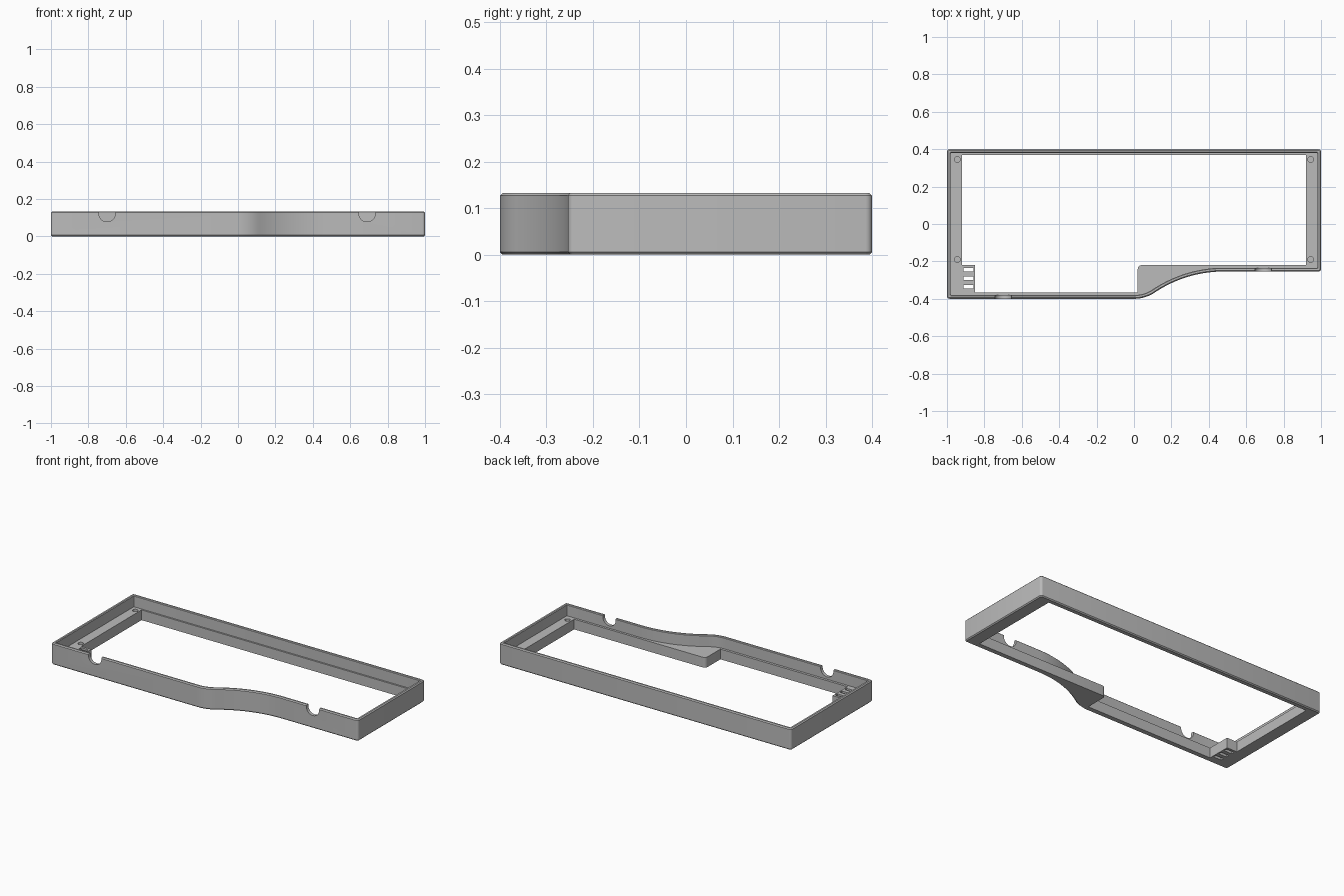
import bpy, bmesh
from math import sin, cos, pi, atan2, radians

cube = bpy.data.objects.get("Cube")
if cube:
    bpy.data.objects.remove(cube, do_unlink=True)

HEIGHT, LEDGE, WALL, CHAMFER = 0.133, 0.063, 0.02, 0.006
FRONT, STEP, BACK = -0.4, -0.254, 0.4
CURVE_END = 0.48

grey = bpy.data.materials.new("case grey")
grey.use_nodes = True
grey.diffuse_color = (0.5, 0.5, 0.5, 1)
grey.node_tree.nodes["Principled BSDF"].inputs["Base Color"].default_value = (0.5, 0.5, 0.5, 1)


def arc(cx, cy, r, start, end, steps):
    return [(cx + r * cos(start + (end - start) * i / steps),
             cy + r * sin(start + (end - start) * i / steps)) for i in range(steps + 1)]


def outline(d):
    """Case outline moved inward by d, counter-clockwise."""
    r = max(0.014 - d, 0.003)
    left, right = -1 + d + r, 1 - d - r
    pts = arc(left, FRONT + d + r, r, pi, 1.5 * pi, 4)
    # S-curve of two tangent arcs joining the deep and shallow front edges
    rise = STEP - FRONT
    turn = 2 * atan2(rise, CURVE_END)
    r1 = 0.2
    r2 = CURVE_END / sin(turn) - r1
    pts += arc(0, FRONT + r1, r1 - d, 1.5 * pi, 1.5 * pi + turn, 10)
    pts += arc(CURVE_END, STEP - r2, r2 + d, pi / 2 + turn, pi / 2, 20)[1:]
    pts += arc(right, STEP + d + r, r, 1.5 * pi, 2 * pi, 4)
    pts += arc(right, BACK - d - r, r, 0, pi / 2, 4)
    pts += arc(left, BACK - d - r, r, pi / 2, pi, 4)
    return pts


def loft(name, rings):
    """Closed solid through rings of 3D points, capped at both ends."""
    bm = bmesh.new()
    loops = [[bm.verts.new(p) for p in ring] for ring in rings]
    n = len(loops[0])
    for a, b in zip(loops, loops[1:]):
        for i in range(n):
            j = (i + 1) % n
            bm.faces.new((a[i], a[j], b[j], b[i]))
    bm.faces.new(loops[0][::-1])
    bm.faces.new(loops[-1])
    bmesh.ops.recalc_face_normals(bm, faces=bm.faces)
    mesh = bpy.data.meshes.new(name)
    bm.to_mesh(mesh)
    bm.free()
    obj = bpy.data.objects.new(name, mesh)
    bpy.context.collection.objects.link(obj)
    mesh.materials.append(grey)
    return obj


def prism(name, pts, z0, z1):
    return loft(name, [[(x, y, z) for x, y in pts] for z in (z0, z1)])


# Tray: outer wall, chamfered rim and floor in one lofted section
section = [(CHAMFER, 0), (0, CHAMFER), (0, HEIGHT - CHAMFER), (CHAMFER, HEIGHT),
           (WALL - 0.004, HEIGHT), (WALL, HEIGHT - 0.004), (WALL, LEDGE)]
case = loft("case_frame", [[(x, y, z) for x, y in outline(d)] for d, z in section])

cutters = []

# Large opening, leaving a ledge, a slotted tab and a palm-side shelf
opening = [(-0.85, -0.365), (0.02, -0.365)]
opening += arc(0.04, -0.24, 0.02, pi, pi / 2, 5)
opening += [(0.92, -0.22), (0.92, 0.37), (-0.92, 0.37), (-0.92, -0.22), (-0.85, -0.22)]
cutters.append(prism("opening_cutter", opening, -0.1, 0.1))

# Three vent slots through the tab
for y in (-0.245, -0.29, -0.335):
    cutters.append(prism("slot_cutter", [(-0.912, y - 0.01), (-0.858, y - 0.01),
                                         (-0.858, y + 0.01), (-0.912, y + 0.01)], -0.1, 0.1))

# Blind screw holes in the side ledges
for x in (-0.945, 0.945):
    for y in (-0.19, 0.345):
        cutters.append(prism("screw_hole_cutter", arc(x, y, 0.016, 0, 2 * pi, 24)[:-1], 0.02, 0.1))

# U-shaped notches in the front wall
for x, y in ((-0.7, FRONT), (0.69, STEP)):
    profile = arc(x, 0.122, 0.044, pi, 2 * pi, 20) + [(x + 0.044, 0.2), (x - 0.044, 0.2)]
    cutters.append(loft("notch_cutter", [[(px, yy, pz) for px, pz in profile]
                                         for yy in (y - 0.02, y + 0.03)]))

for cutter in cutters:
    mod = case.modifiers.new("cut", 'BOOLEAN')
    mod.operation = 'DIFFERENCE'
    mod.solver = 'EXACT'
    mod.object = cutter

# Bake the cuts and drop the cutters
bpy.context.view_layer.update()
baked = bpy.data.meshes.new_from_object(case.evaluated_get(bpy.context.evaluated_depsgraph_get()))
case.modifiers.clear()
case.data = baked
for cutter in cutters:
    bpy.data.objects.remove(cutter, do_unlink=True)

bpy.ops.object.select_all(action='DESELECT')
case.select_set(True)
bpy.context.view_layer.objects.active = case
bpy.ops.object.shade_smooth_by_angle(angle=radians(30))
